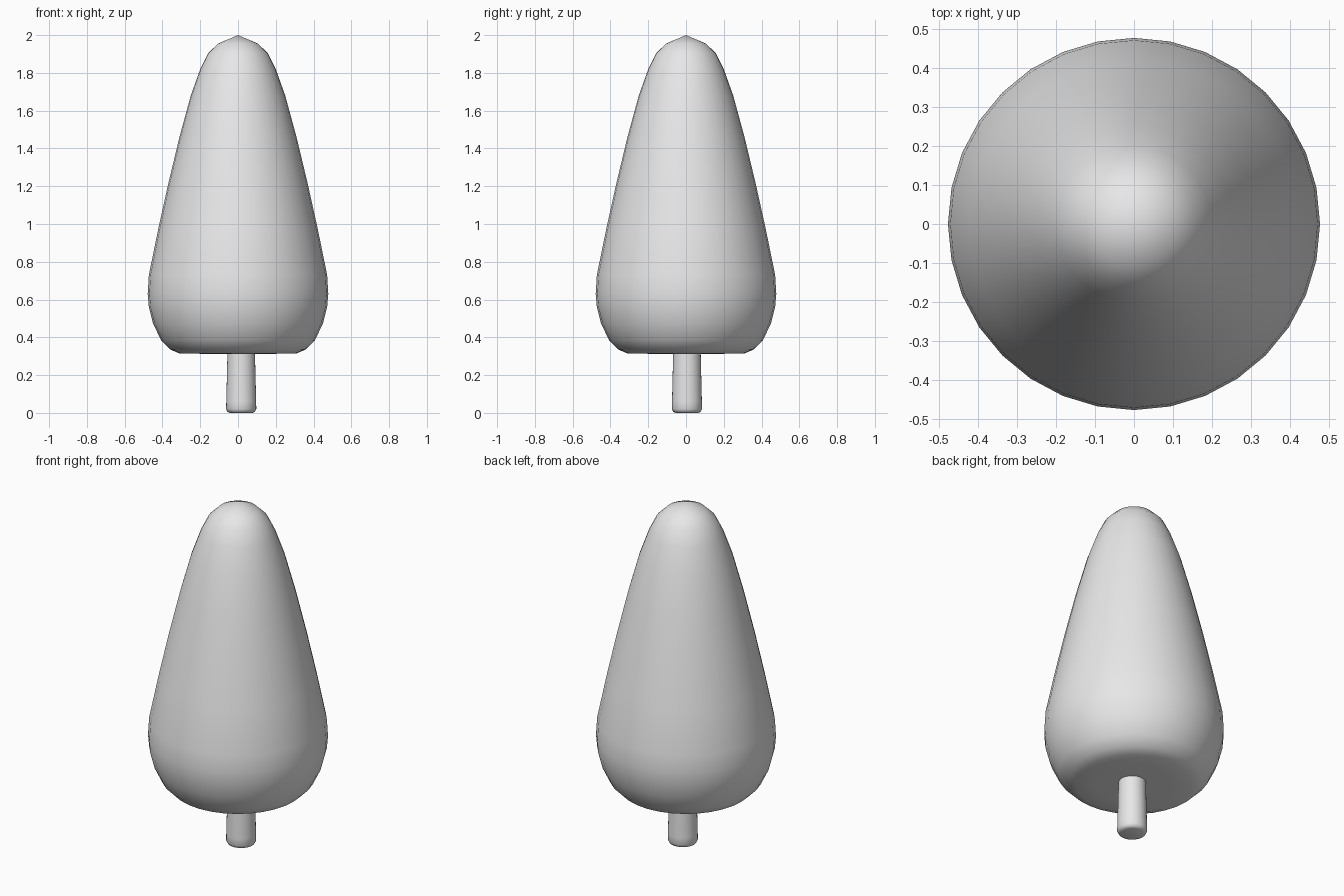
import bpy
import bmesh
from math import cos, sin, tau

cube = bpy.data.objects.get("Cube")
if cube:
    bpy.data.objects.remove(cube, do_unlink=True)


def make_material(name, colour):
    mat = bpy.data.materials.new(name)
    mat.use_nodes = True
    mat.diffuse_color = colour
    mat.node_tree.nodes["Principled BSDF"].inputs["Base Color"].default_value = colour
    return mat


def lathe(name, profile, sides, mat, centre=(0, 0)):
    """Turn a (radius, height) profile, listed bottom to top, about a vertical axis."""
    bm = bmesh.new()
    rings = []
    for radius, height in profile:
        rings.append([bm.verts.new((radius * cos(tau * i / sides),
                                    radius * sin(tau * i / sides), height))
                      for i in range(sides)])
    for low, high in zip(rings, rings[1:]):
        for i in range(sides):
            j = (i + 1) % sides
            bm.faces.new((low[i], low[j], high[j], high[i]))
    if profile[0][0] > 0:
        bm.faces.new(rings[0][::-1])
    if profile[-1][0] > 0:
        bm.faces.new(rings[-1])
    # Merge the rings of zero radius into single poles
    bmesh.ops.remove_doubles(bm, verts=bm.verts, dist=0.0001)
    bmesh.ops.recalc_face_normals(bm, faces=bm.faces)
    mesh = bpy.data.meshes.new(name)
    bm.to_mesh(mesh)
    bm.free()
    mesh.materials.append(mat)
    mesh.shade_smooth()
    obj = bpy.data.objects.new(name, mesh)
    obj.location = (*centre, 0)
    bpy.context.collection.objects.link(obj)
    return obj


grey = make_material("plain grey", (0.8, 0.8, 0.8, 1))

# Rounded cone of foliage with a flat underside
lathe("foliage", [
    (0, 0.313), (0.2, 0.313), (0.31, 0.315), (0.36, 0.336), (0.407, 0.384),
    (0.45, 0.474), (0.472, 0.56), (0.478, 0.63), (0.472, 0.73), (0.423, 0.97),
    (0.37, 1.21), (0.31, 1.46), (0.25, 1.68), (0.2, 1.82), (0.159, 1.903),
    (0.106, 1.955), (0, 2.0),
], 32, grey)

# Slightly tapered trunk with a softened foot
lathe("trunk", [
    (0, 0), (0.06, 0), (0.072, 0.005), (0.08, 0.02), (0.079, 0.06),
    (0.073, 0.31), (0.072, 0.36),
], 32, grey, centre=(0.017, 0.005))
